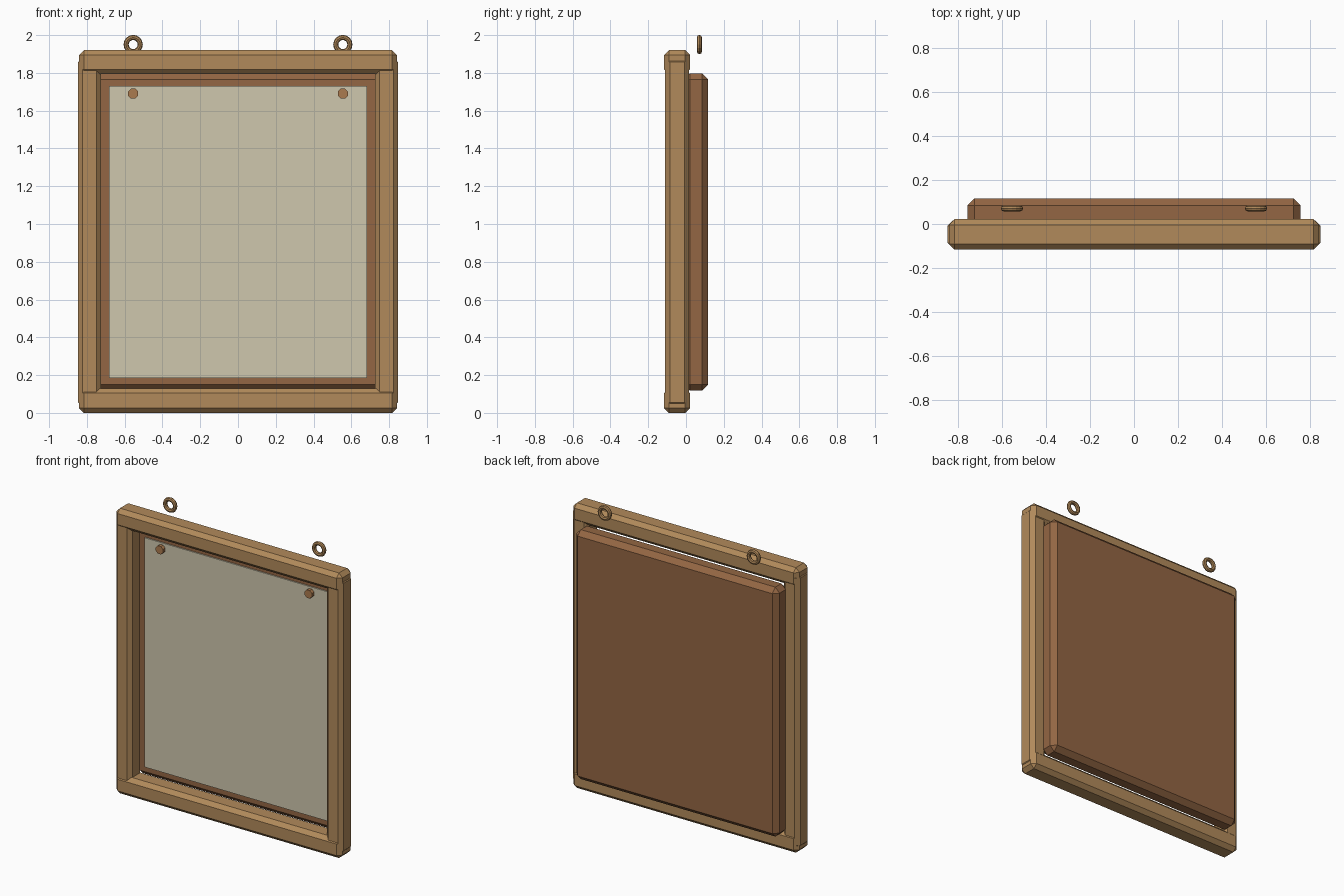
import bpy, bmesh, math
from mathutils import Matrix, Vector

if "Cube" in bpy.data.objects:
    bpy.data.objects.remove(bpy.data.objects["Cube"])


def mat(name, r, g, b):
    m = bpy.data.materials.new(name)
    m.diffuse_color = (*[(c / 255 / 1.0) ** 2.2 for c in (r, g, b)], 1)
    m.use_nodes = True
    m.node_tree.nodes["Principled BSDF"].inputs["Base Color"].default_value = m.diffuse_color
    return m


FRAME = mat("light wood", 176, 137, 91)
PANEL = mat("dark wood", 146, 102, 69)
PAPER = mat("cream paper", 205, 198, 172)
PIN = mat("copper pin", 170, 122, 80)
RING = mat("brass ring", 172, 133, 88)


def finish(name, bm, material):
    bmesh.ops.recalc_face_normals(bm, faces=bm.faces)
    me = bpy.data.meshes.new(name)
    bm.to_mesh(me)
    bm.free()
    me.materials.append(material)
    ob = bpy.data.objects.new(name, me)
    bpy.context.collection.objects.link(ob)
    return ob


def box(name, lo, hi, material, bevel=0):
    lo, hi = Vector(lo), Vector(hi)
    bm = bmesh.new()
    bmesh.ops.create_cube(bm, size=1, matrix=Matrix.Translation((lo + hi) / 2)
                          @ Matrix.Diagonal((*(hi - lo), 1)))
    if bevel:
        bmesh.ops.bevel(bm, geom=bm.edges[:], offset=bevel, segments=1,
                        affect='EDGES', profile=0.5)
    return finish(name, bm, material)


# Frame rails and stiles
box("top_rail", (-.842, -.117, 1.793), (.842, .022, 1.92), FRAME, .026)
box("bottom_rail", (-.842, -.117, 0), (.842, .022, .13), FRAME, .026)
for side, s in (("left", -1), ("right", 1)):
    xs = sorted((s * .725, s * .847))
    box(side + "_stile", (xs[0], -.111, .03), (xs[1], .017, 1.882), FRAME, .025)

# Back panel and the sheet on it
box("back_panel", (-.757, -.012, .118), (.757, .117, 1.798), PANEL, .032)
box("paper_sheet", (-.683, -.02, .185), (.683, -.011, 1.73), PAPER)

for side, s in (("left", -1), ("right", 1)):
    # Pin heads
    bm = bmesh.new()
    bmesh.ops.create_cone(bm, cap_ends=True, segments=8, radius1=.029, radius2=.029,
                          depth=.03, matrix=Matrix.Translation((s * .555, -.03, 1.69))
                          @ Matrix.Rotation(math.pi / 2, 4, 'X')
                          @ Matrix.Rotation(math.pi / 8, 4, 'Z'))
    finish(side + "_pin", bm, PIN)
    # Hanging rings
    bpy.ops.mesh.primitive_torus_add(location=(s * .555, .071, 1.95),
                                     rotation=(math.pi / 2, 0, 0),
                                     major_segments=16, minor_segments=8,
                                     major_radius=.0375, minor_radius=.0135)
    ring = bpy.context.object
    ring.name = side + "_hanging_ring"
    ring.data.materials.append(RING)
